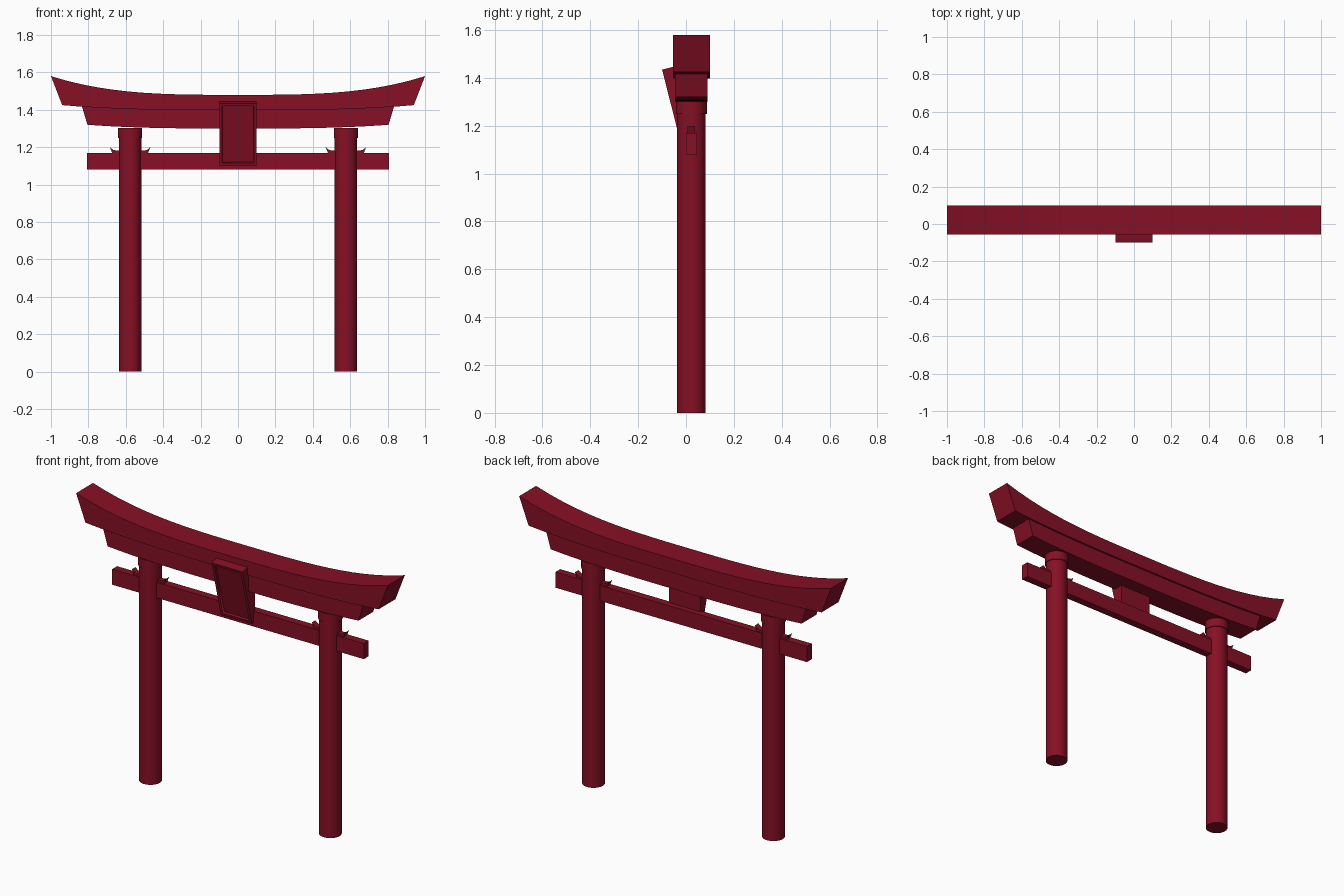
import bpy, bmesh, math

cube = bpy.data.objects.get("Cube")
if cube:
    bpy.data.objects.remove(cube, do_unlink=True)

red = bpy.data.materials.new("deep crimson")
red.use_nodes = True
colour = (0.24, 0.005, 0.018, 1)
red.diffuse_color = colour
red.node_tree.nodes["Principled BSDF"].inputs["Base Color"].default_value = colour

MID = 0.0225      # depth of the gate's centre plane
POST_X = 0.577


def finish(name, bm):
    bmesh.ops.recalc_face_normals(bm, faces=bm.faces)
    mesh = bpy.data.meshes.new(name)
    bm.to_mesh(mesh)
    bm.free()
    mesh.materials.append(red)
    ob = bpy.data.objects.new(name, mesh)
    bpy.context.collection.objects.link(ob)
    bpy.ops.object.select_all(action='DESELECT')
    ob.select_set(True)
    bpy.context.view_layer.objects.active = ob
    bpy.ops.object.shade_smooth_by_angle(angle=math.radians(30))
    return ob


def prism(name, outline, to_3d, start, end):
    """Extrude a 2D outline between two offsets."""
    bm = bmesh.new()
    a, b = [[bm.verts.new(to_3d(p, q, d)) for p, q in outline] for d in (start, end)]
    bm.faces.new(a)
    bm.faces.new(b)
    for i in range(len(a)):
        j = (i + 1) % len(a)
        bm.faces.new((a[i], a[j], b[j], b[i]))
    return finish(name, bm)


def xz(x, z, y):
    return (x, y, z)


def yz(y, z, x):
    return (x, y, z)


def cylinder(name, x, radius, bottom, top):
    bm = bmesh.new()
    bmesh.ops.create_cone(bm, cap_ends=True, segments=32, radius1=radius,
                          radius2=radius, depth=top - bottom)
    bmesh.ops.translate(bm, verts=bm.verts, vec=(x, MID, (top + bottom) / 2))
    return finish(name, bm)


def curved_beam(name, top, bottom, depth):
    """Upswept beam; top and bottom are (half length, mid height, end rise, power)."""
    bm = bmesh.new()
    rings = []
    n = 24
    for i in range(n + 1):
        t = 2 * i / n - 1
        ring = []
        for (half, z, rise, power), side in ((top, -1), (top, 1), (bottom, 1), (bottom, -1)):
            ring.append(bm.verts.new((half * t, MID + side * depth / 2,
                                      z + rise * abs(t) ** power)))
        rings.append(ring)
    for a, b in zip(rings, rings[1:]):
        for k in range(4):
            m = (k + 1) % 4
            bm.faces.new((a[k], a[m], b[m], b[k]))
    bm.faces.new(rings[0])
    bm.faces.new(rings[-1])
    return finish(name, bm)


# Lintels
curved_beam("top_lintel", (1.0, 1.48, 0.1, 3.2), (0.94, 1.398, 0.027, 3), 0.155)
curved_beam("lower_lintel", (0.835, 1.402, 0.018, 3), (0.805, 1.3, 0.02, 3), 0.135)

# Tie beam through the posts
prism("tie_beam", [(-0.807, 1.08), (0.807, 1.08), (0.807, 1.17), (-0.807, 1.17)],
      xz, MID - 0.0225, MID + 0.0225)

# Posts, collars and the horned wedges on either side of each post
for side, label in ((1, "left"), (-1, "right")):
    x = side * POST_X
    cylinder(label + "_post", x, 0.06, 0, 1.3)
    cylinder(label + "_collar", x, 0.065, 1.25, 1.302)
    for way, place in ((1, "outer"), (-1, "inner")):
        shape = [(0.04, 1.165), (0.094, 1.165), (0.108, 1.2),
                 (0.092, 1.187), (0.075, 1.182), (0.04, 1.186)]
        prism(f"{label}_{place}_wedge",
              [(x + side * way * dx, z) for dx, z in shape],
              xz, MID - 0.016, MID + 0.016)

# Leaning plaque with a recessed panel
plaque = prism("plaque", [(-0.1, 1.435), (-0.015, 1.1), (0.012, 1.107), (0.012, 1.44), (-0.06, 1.445)],
               yz, -0.1, 0.1)
bm = bmesh.new()
bm.from_mesh(plaque.data)
bm.normal_update()
front = min(bm.faces, key=lambda f: f.normal.y)
bmesh.ops.inset_individual(bm, faces=[front], thickness=0.022)
bmesh.ops.inset_individual(bm, faces=[front], thickness=0.004, depth=-0.012)
bm.to_mesh(plaque.data)
bm.free()
